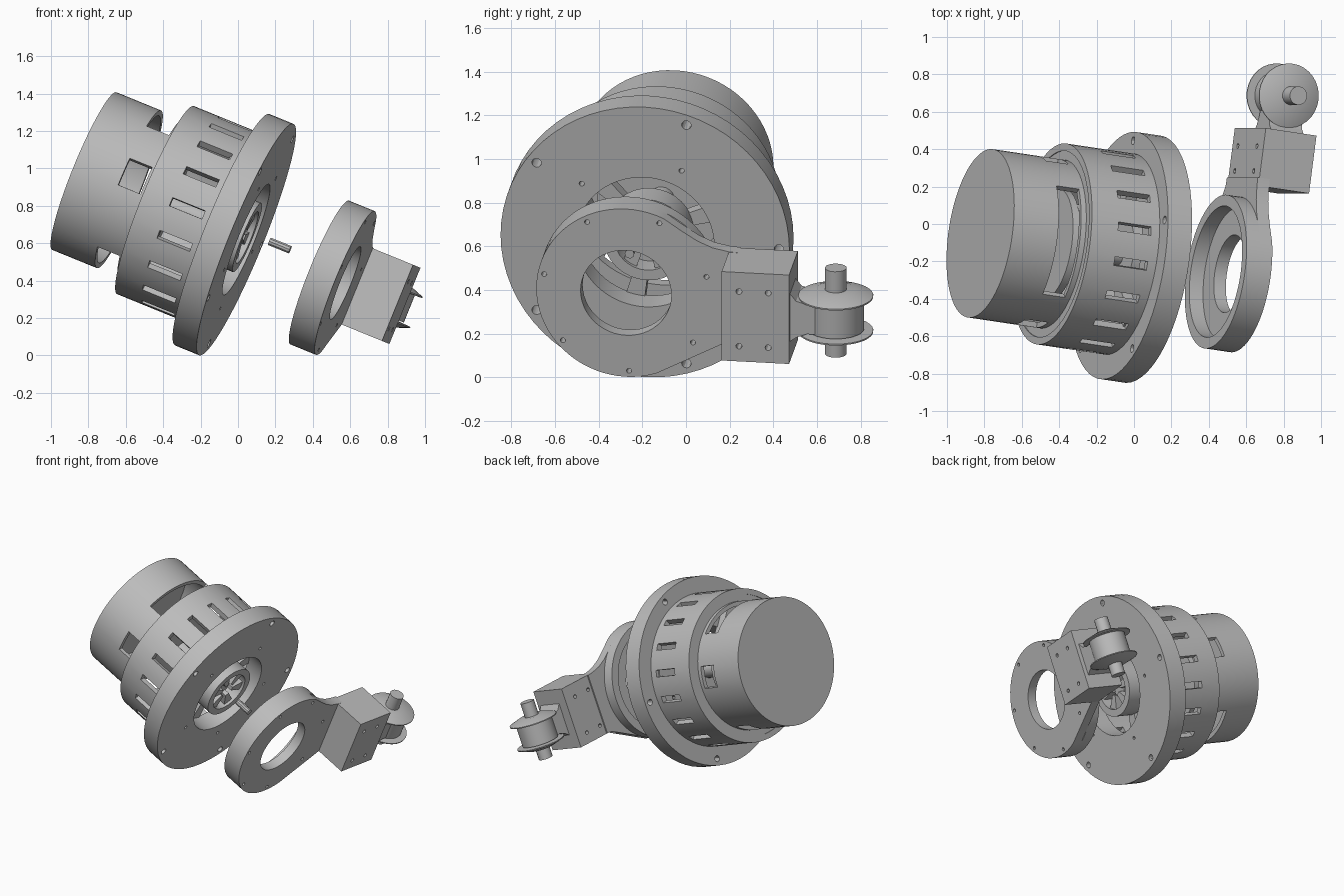
import bpy, bmesh, math
from mathutils import Matrix, Vector

cube = bpy.data.objects.get("Cube")
if cube:
    bpy.data.objects.remove(cube, do_unlink=True)

# One grey metal
metal = bpy.data.materials.new("grey_metal")
metal.use_nodes = True
grey = (0.5, 0.5, 0.5, 1)
metal.diffuse_color = grey
metal.node_tree.nodes["Principled BSDF"].inputs["Base Color"].default_value = grey

# Shared tilted frame: local z is the machine axis, origin is the flange face centre
axis = Vector((0.917, -0.137, -0.374)).normalized()
side = (Vector((0, 1, 0)) - axis * axis.y).normalized()
up = axis.cross(side)
FRAME = Matrix((side, up, axis)).transposed().to_4x4()
FRAME.translation = Vector((0.05, -0.18, 0.63))
# Local centres of the flange, the arm ring and the hinge pin
FLANGE = Matrix.Translation((-0.008, -0.012, 0))
RING = Matrix.Translation((-0.015, -0.027, 0))
HINGE = Matrix.Translation((0.97, -0.03, 0.69)) @ Matrix.Rotation(-math.pi / 2, 4, "X")


def polar(r, deg):
    return r * math.cos(math.radians(deg)), r * math.sin(math.radians(deg))


def smooth(ob):
    bpy.ops.object.select_all(action="DESELECT")
    ob.select_set(True)
    bpy.context.view_layer.objects.active = ob
    bpy.ops.object.shade_smooth_by_angle(angle=math.radians(30))


def apply_modifier(ob, name):
    bpy.context.view_layer.objects.active = ob
    bpy.ops.object.modifier_apply(modifier=name)
    smooth(ob)


def finish(name, bm, local=None):
    bmesh.ops.remove_doubles(bm, verts=bm.verts, dist=1e-5)
    bmesh.ops.recalc_face_normals(bm, faces=bm.faces)
    mesh = bpy.data.meshes.new(name)
    bm.to_mesh(mesh)
    bm.free()
    mesh.materials.append(metal)
    ob = bpy.data.objects.new(name, mesh)
    bpy.context.collection.objects.link(ob)
    ob.matrix_world = FRAME @ (local or Matrix())
    smooth(ob)
    return ob


def lathe(name, profile, steps=48, local=None):
    """Spin a closed (radius, height) profile round local z."""
    bm = bmesh.new()
    verts = [bm.verts.new((r, 0, h)) for r, h in profile]
    edges = [bm.edges.new((verts[i - 1], verts[i])) for i in range(len(verts))]
    bmesh.ops.spin(bm, geom=verts + edges, cent=(0, 0, 0), axis=(0, 0, 1),
                   angle=math.tau, steps=steps, use_merge=True)
    bmesh.ops.dissolve_degenerate(bm, dist=1e-5, edges=bm.edges)
    return finish(name, bm, local)


def tube(name, inner, outer, low, high, steps=48, local=None):
    return lathe(name, [(inner, low), (outer, low), (outer, high), (inner, high)], steps, local)


def prism(name, outline, low, high, local=None):
    bm = bmesh.new()
    base = bm.faces.new([bm.verts.new((x, y, low)) for x, y in outline])
    out = bmesh.ops.extrude_face_region(bm, geom=[base])
    moved = [g for g in out["geom"] if isinstance(g, bmesh.types.BMVert)]
    bmesh.ops.translate(bm, verts=moved, vec=(0, 0, high - low))
    # the first face stays as the lower cap
    if not base.is_valid:
        bm.faces.new([v for v in bm.verts if v not in moved])
    return finish(name, bm, local)


def box(name, low, high):
    outline = [(low[0], low[1]), (high[0], low[1]), (high[0], high[1]), (low[0], high[1])]
    return prism(name, outline, low[2], high[2])


def drill(ob, holes, low, high, local=None):
    """Cut round holes given as (x, y, radius) along the machine axis."""
    bm = bmesh.new()
    for x, y, r in holes:
        bmesh.ops.create_cone(bm, cap_ends=True, segments=48 if r > 0.1 else 12, radius1=r, radius2=r,
                              depth=high - low, matrix=Matrix.Translation((x, y, (low + high) / 2)))
    cutter = finish("hole_cutter", bm, local)
    cutter.hide_render = True
    mod = ob.modifiers.new("holes", "BOOLEAN")
    mod.operation, mod.object, mod.solver = "DIFFERENCE", cutter, "EXACT"
    apply_modifier(ob, "holes")
    bpy.data.objects.remove(cutter, do_unlink=True)


def sleeve(name, radius, levels, steps, is_open, thickness):
    """Cylinder wall with openings; is_open(row, angle_index) leaves a gap."""
    bm = bmesh.new()
    rings = [[bm.verts.new((*polar(radius, 360 * i / steps), h)) for i in range(steps)] for h in levels]
    for row in range(len(levels) - 1):
        for i in range(steps):
            j = (i + 1) % steps
            if not is_open(row, i):
                bm.faces.new((rings[row][i], rings[row][j], rings[row + 1][j], rings[row + 1][i]))
    ob = finish(name, bm)
    mod = ob.modifiers.new("wall", "SOLIDIFY")
    mod.thickness, mod.offset = thickness, -1
    apply_modifier(ob, "wall")


# Mounting flange with bolt holes
flange = tube("mounting_flange", 0.32, 0.668, -0.14, 0, 64, FLANGE)
bolts = [(*polar(0.62, 72 * i), 0.022) for i in range(5)]
bolts += [(*polar(0.4, 72 * i - 7), 0.012) for i in range(5)]
drill(flange, bolts, -0.2, 0.1, FLANGE)

# Slotted housing behind the flange, with a rear lip
sleeve("slotted_housing", 0.543, [-0.535, -0.38, -0.19, -0.13], 72,
       lambda row, i: row == 1 and i % 4 == 3, 0.04)
tube("housing_rear_lip", 0.44, 0.52, -0.53, -0.5, 72)


# Motor can: closed back, wide gaps above and below, small windows on the sides
def motor_window(row, i):
    deg = (i + 0.5) * 5
    wide = min(abs(deg - 90), abs(deg - 270)) < 38
    narrow = deg < 18 or 162 < deg < 180
    return row == 1 and (wide or narrow)


sleeve("motor_can", 0.455, [-0.92, -0.69, -0.56, -0.5], 72, motor_window, 0.03)
tube("motor_back_cap", 0, 0.455, -0.95, -0.92, 72)

# Rotor inside: plate, shaft, hub and spokes
tube("rotor_plate", 0.05, 0.3, -0.54, -0.5)
tube("rotor_shaft", 0, 0.06, -0.56, -0.06, 20)
tube("hub_ring", 0.15, 0.2, -0.12, 0.0, 32)
tube("hub_back", 0.03, 0.2, -0.14, -0.11, 32)
for i in range(6):
    spin = Matrix.Rotation(math.tau * i / 6, 4, "Z")
    prism("hub_fin", [(0.05, -0.02), (0.16, -0.045), (0.16, 0.03), (0.05, 0.01)], -0.12, -0.02, spin)
for i in range(3):
    spin = Matrix.Rotation(math.tau * (i / 3 + 0.05), 4, "Z")
    prism("hub_spoke", [(0.18, -0.03), (0.52, -0.06), (0.52, 0.06), (0.18, 0.03)], -0.2, -0.13, spin)

# Loose drive pin between flange and arm
tube("drive_pin", 0, 0.022, 0.125, 0.245, 10, Matrix.Translation((-0.046, 0.026, 0)))

# Ring arm: thin plate blending into the block, with a bore and a raised rim behind
outline = [polar(0.415, a) for a in range(65, 291, 5)]
outline += [(0.475, -0.213), (0.52, -0.21), (0.52, 0.227), (0.475, 0.23), (0.4, 0.245),
            (0.33, 0.275), (0.25, 0.325)]
arm = prism("ring_arm", outline, 0.515, 0.585, RING)
drill(arm, [(0, 0, 0.21)] + [(*polar(0.385, 360 * i / 7 + 15), 0.012) for i in range(7)], 0.4, 0.65, RING)
tube("ring_rim", 0.355, 0.415, 0.435, 0.515, 72, RING)

# Clamp block with four through holes
block = box("clamp_block", (0.46, -0.24, 0.525), (0.772, 0.2, 0.82))
drill(block, [(x, y, 0.014) for x in (0.54, 0.675) for y in (-0.165, 0.105)], 0.45, 0.9)

# Hinge knuckle: flared neck, eye, two washers and a pin
prism("neck_flare", [(0.76, -0.15), (0.8, -0.12), (0.85, -0.1), (0.85, 0.045), (0.8, 0.06), (0.76, 0.11)],
      0.6, 0.79)
box("hinge_neck", (0.84, -0.1, 0.6), (0.97, 0.045, 0.79))
tube("hinge_eye", 0, 0.13, -0.075, 0.085, 32, HINGE)
for sign in (1, -1):
    lathe("hinge_washer", [(0, 0.075 * sign), (0.172, 0.083 * sign), (0.172, 0.09 * sign),
                           (0.09, 0.12 * sign), (0, 0.12 * sign)], 32, HINGE)
tube("hinge_pin", 0, 0.05, -0.2, 0.225, 16, HINGE)
